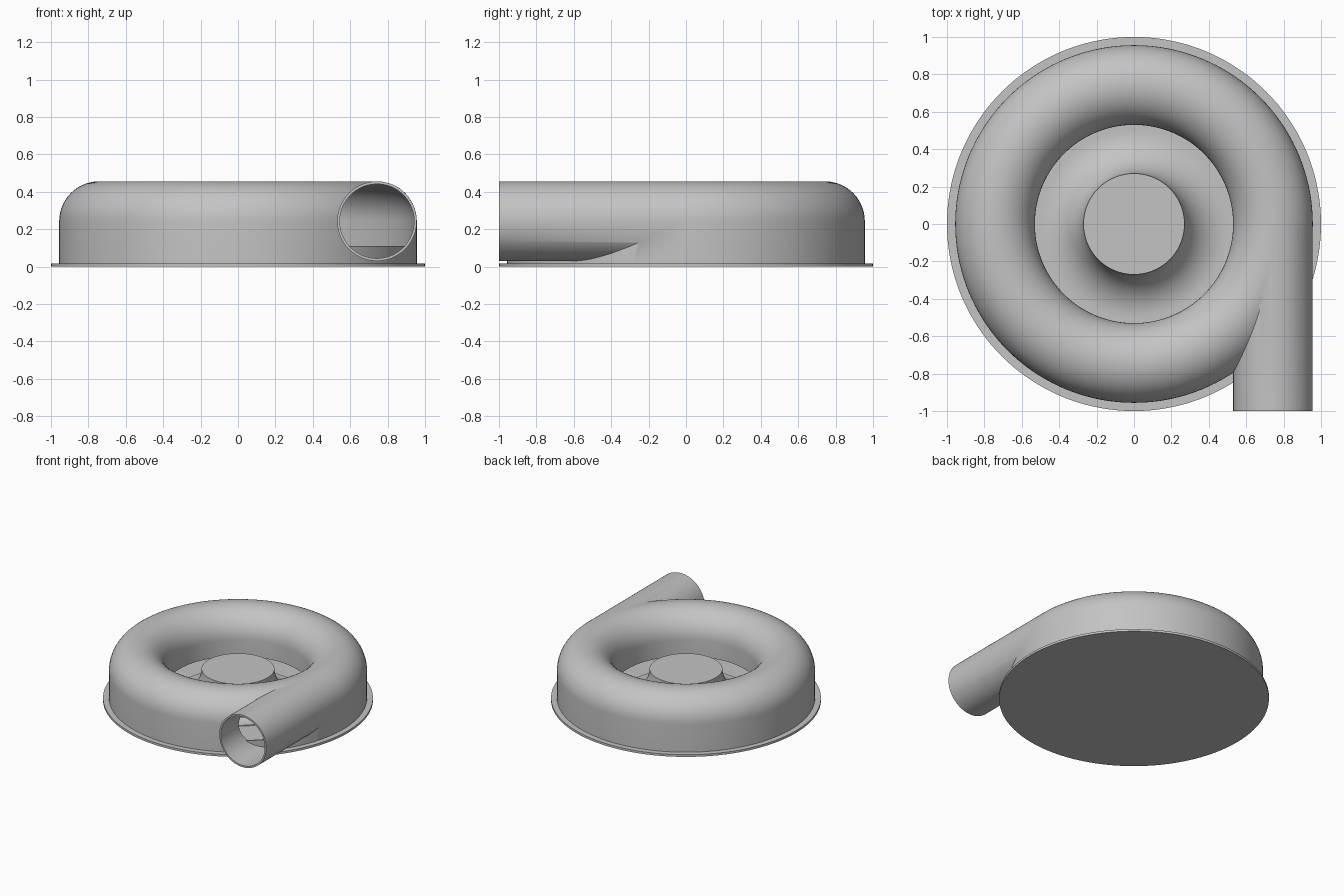
import bpy
import bmesh
import math
from mathutils import Matrix, Vector

cube = bpy.data.objects.get("Cube")
if cube:
    bpy.data.objects.remove(cube, do_unlink=True)

RING, TUBE, BORE, MID = 0.743, 0.213, 0.199, 0.243   # channel radius, tube radii, tube height
PLATE, LIP = 0.018, 0.11                             # plate thickness, height of the inner rim
STEPS = 144

grey = bpy.data.materials.new("plain_grey")
grey.use_nodes = True
grey.diffuse_color = (0.55, 0.55, 0.55, 1)
grey.node_tree.nodes["Principled BSDF"].inputs["Base Color"].default_value = grey.diffuse_color


def finish(name, bm):
    bmesh.ops.recalc_face_normals(bm, faces=bm.faces)
    mesh = bpy.data.meshes.new(name)
    bm.to_mesh(mesh)
    bm.free()
    mesh.materials.append(grey)
    obj = bpy.data.objects.new(name, mesh)
    bpy.context.collection.objects.link(obj)
    return obj


def revolve(name, profile):
    """Spin a closed (radius, height) outline around z."""
    bm = bmesh.new()
    verts = [bm.verts.new((r, 0, z)) for r, z in profile]
    edges = [bm.edges.new((a, b)) for a, b in zip(verts, verts[1:] + verts[:1])]
    bmesh.ops.spin(bm, geom=verts + edges, cent=(0, 0, 0), axis=(0, 0, 1),
                   angle=math.tau, steps=STEPS, use_merge=True)
    bmesh.ops.remove_doubles(bm, verts=bm.verts, dist=1e-5)
    bmesh.ops.dissolve_degenerate(bm, edges=bm.edges, dist=1e-6)
    return finish(name, bm)


def rod(name, radius, start, end):
    """Cylinder along y at the outlet position."""
    bm = bmesh.new()
    place = Matrix.Translation(Vector((RING, (start + end) / 2, MID)))
    bmesh.ops.create_cone(bm, cap_ends=True, segments=96, radius1=radius, radius2=radius,
                          depth=end - start,
                          matrix=place @ Matrix.Rotation(math.pi / 2, 4, "X"))
    return finish(name, bm)


def arc(cx, cz, radius, a0, a1, n=28):
    angles = [math.radians(a0 + (a1 - a0) * i / n) for i in range(n + 1)]
    return [(cx + radius * math.cos(a), cz + radius * math.sin(a)) for a in angles]


def combine(target, tool, operation):
    mod = target.modifiers.new(operation.lower(), "BOOLEAN")
    mod.operation, mod.object, mod.solver = operation, tool, "EXACT"
    bpy.context.view_layer.objects.active = target
    bpy.ops.object.modifier_apply(modifier=mod.name)
    bpy.data.objects.remove(tool, do_unlink=True)


# Ring-shaped housing with a tangential outlet pipe, hollowed as one shell
outside = arc(RING, MID, TUBE, 0, 180)
inside = arc(RING, MID, BORE, 0, 180)
housing = revolve("housing", [(RING + TUBE, PLATE / 2)] + outside + [(RING - TUBE, LIP),
                  (RING - BORE, LIP)] + inside[::-1] + [(RING + BORE, PLATE / 2)])
combine(housing, rod("outlet_pipe", TUBE - 0.0005, -1, 0), "UNION")
combine(housing, revolve("cavity", [(RING + BORE, -0.1)] + inside + [(RING - BORE, -0.1)]),
        "DIFFERENCE")
combine(housing, rod("bore", BORE - 0.0005, -1.1, -0.001), "DIFFERENCE")

# Low wall that continues across the pipe opening
wall = RING + TUBE - 0.002
lower_wall = revolve("lower_wall", [(wall, PLATE / 2), (wall, LIP),
                                    (wall - 0.011, LIP), (wall - 0.011, PLATE / 2)])

# Central hub flaring out to the base
flare = arc(0.5, 0.255, 0.23, 180, 270)
hub = revolve("hub", [(0, PLATE / 2), (0, 0.255)] + flare + [(0.5, PLATE / 2)])

# Round base plate
base_plate = revolve("base_plate", [(0, 0), (0, PLATE), (1, PLATE), (1, 0)])

# Smooth shading with crisp rims
bpy.ops.object.select_all(action="DESELECT")
for obj in (housing, lower_wall, hub, base_plate):
    obj.select_set(True)
    bpy.context.view_layer.objects.active = obj
bpy.ops.object.shade_smooth_by_angle(angle=math.radians(35))
